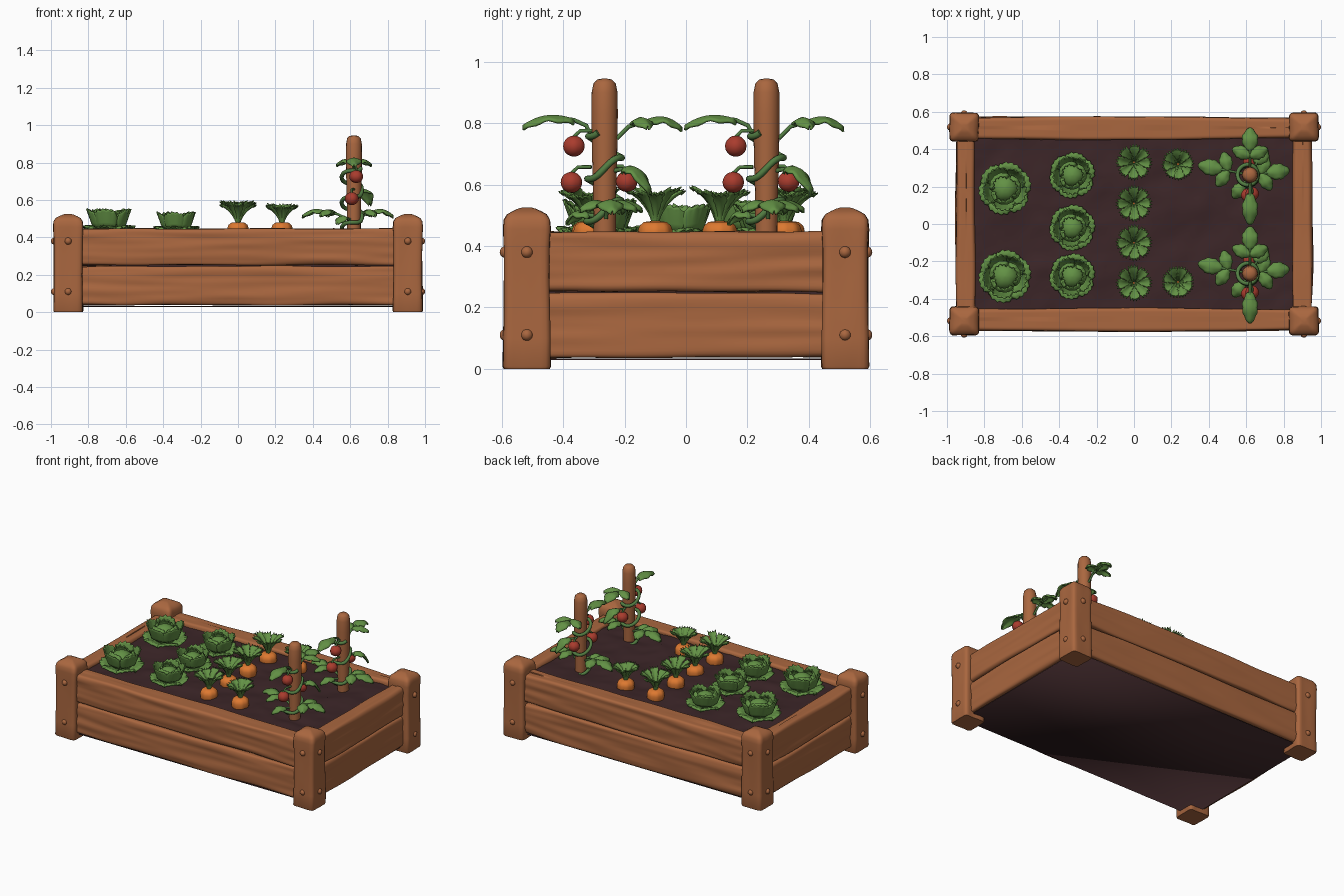
import bpy, bmesh, math, random
from mathutils import Vector, noise

if "Cube" in bpy.data.objects:
    bpy.data.objects.remove(bpy.data.objects["Cube"])

random.seed(4)
TAU = 2 * math.pi


def material(name, rgb):
    m = bpy.data.materials.new(name)
    m.diffuse_color = (*rgb, 1)
    m.use_nodes = True
    m.node_tree.nodes["Principled BSDF"].inputs["Base Color"].default_value = m.diffuse_color
    return m


WOOD = material("warm wood", (0.40, 0.135, 0.050))
SOIL = material("dark soil", (0.045, 0.019, 0.021))
GREEN = material("leaf green", (0.125, 0.285, 0.060))
VINE = material("vine green", (0.085, 0.205, 0.055))
ORANGE = material("carrot orange", (0.72, 0.19, 0.030))
RED = material("tomato red", (0.40, 0.045, 0.027))


def surf(bm, f, nu, nv, wrap=False, caps=False):
    """Grid of points f(u, v); wrap closes v, caps fill both u ends."""
    cols = nv if wrap else nv + 1
    g = [[bm.verts.new(f(i / nu, j / nv)) for j in range(cols)] for i in range(nu + 1)]
    for i in range(nu):
        for j in range(nv):
            k = (j + 1) % cols
            bm.faces.new((g[i][j], g[i][k], g[i + 1][k], g[i + 1][j]))
    if caps:
        bm.faces.new(g[0])
        bm.faces.new(g[-1])


def finish(name, bm, mat, thick=0, angle=50):
    bmesh.ops.recalc_face_normals(bm, faces=bm.faces)
    me = bpy.data.meshes.new(name)
    bm.to_mesh(me)
    bm.free()
    me.materials.append(mat)
    me.shade_smooth()
    me.set_sharp_from_angle(angle=math.radians(angle))
    ob = bpy.data.objects.new(name, me)
    bpy.context.collection.objects.link(ob)
    if thick:
        s = ob.modifiers.new("thickness", "SOLIDIFY")
        s.thickness = thick
        s.offset = 0
    return ob


def rounded_rect(v, hx, hy, r):
    """Point at fraction v around a rounded rectangle."""
    s, t = divmod(v * 4, 1)
    a, b = [(-1 + 2 * t, -1), (1, -1 + 2 * t), (1 - 2 * t, 1), (-1, 1 - 2 * t)][int(s) % 4]
    p = Vector((a * hx, b * hy))
    q = Vector((max(-hx + r, min(hx - r, p.x)), max(-hy + r, min(hy - r, p.y))))
    return q + (p - q).normalized() * r if (p - q).length > 1e-6 else p


def lathe(bm, profile, c, n=16, ridge=0, lobes=8):
    def f(u, v):
        r, z = profile[round(u * (len(profile) - 1))]
        r *= 1 + ridge * math.cos(lobes * TAU * v)
        return c + Vector((r * math.cos(TAU * v), r * math.sin(TAU * v), z))
    surf(bm, f, len(profile) - 1, n, True, True)


def ball(bm, c, r, n=16, squash=1):
    lathe(bm, [(r * math.sin(a) + 1e-4, -r * squash * math.cos(a))
               for a in [math.pi * i / 10 for i in range(11)]], c, n, 0.03, 6)


def tube(bm, pts, r):
    pts = [Vector(p) for p in pts]
    n = len(pts) - 1

    def f(u, v):
        i = round(u * n)
        d = (pts[min(i + 1, n)] - pts[max(i - 1, 0)]).normalized()
        a = d.cross(Vector((0.13, 0.2, 1))).normalized()
        return pts[i] + r * (a * math.cos(TAU * v) + d.cross(a) * math.sin(TAU * v))
    surf(bm, f, n, 8, True, True)


# Planks: rounded boards with wavy grain, two high on each side
def plank(name, half, c, zc, hz, thick, along_x):
    bm = bmesh.new()
    seed = random.uniform(0, 50)

    def f(u, v):
        l = (u * 2 - 1) * half
        p = rounded_rect(v, thick, hz, 0.018)
        grain = 0.008 * noise.noise((l * 2.2, p.y * 26, seed)) + 0.006 * noise.noise((l * 1.5, p.y * 7, seed + 9))
        sgn = 1 if p.x > 0 else -1
        p.x += sgn * (grain + 0.006 * (1 - (l / half) ** 2))
        p.y += 0.007 * noise.noise((l * 3, 5 * sgn, seed + 20)) * (p.y / hz)
        return Vector((l, c + p.x, zc + p.y)) if along_x else Vector((c + p.x, l, zc + p.y))
    surf(bm, f, 50, 72, True, True)
    finish(name, bm, WOOD)


for z, hz, lvl in ((0.142, 0.104, "lower"), (0.349, 0.097, "upper")):
    for s, side in ((-1, "front"), (1, "back")):
        plank(f"{lvl}_{side}_plank", 0.85, s * 0.512, z, hz, 0.054, True)
    for s, side in ((-1, "left"), (1, "right")):
        plank(f"{lvl}_{side}_plank", 0.47, s * 0.900, z, hz, 0.046, False)

# Corner posts with blunt pyramid tops, and bolts on the outer faces
PROFILE = [(0, .95), (.008, 1), (.1, .99), (.2, .97), (.3, .96), (.4, .97), (.455, 1),
           (.485, .97), (.503, .83), (.513, .6), (.521, .38), (.525, .2)]
for sx in (-1, 1):
    for sy in (-1, 1):
        bm = bmesh.new()
        c = Vector((sx * 0.908, sy * 0.518, 0))

        def post(u, v):
            z, s = PROFILE[round(u * 11)]
            p = rounded_rect(v, 0.079 * s, 0.077 * s, 0.02 * s)
            k = 1 + 0.05 * noise.noise((p.x * 15 + sx, p.y * 15 + sy, z * 4))
            return c + Vector((p.x * k, p.y * k, z))
        surf(bm, post, 11, 40, True, True)
        for z in (0.11, 0.38):
            ball(bm, Vector((sx * 0.981, c.y, z)), 0.019)
            ball(bm, Vector((c.x, sy * 0.588, z)), 0.019)
        finish("corner_post", bm, WOOD)

# Soil: lumpy top, with a floor that reaches under the planks
bm = bmesh.new()


def soil(u, v):
    x, y = (u * 2 - 1) * 0.87, (v * 2 - 1) * 0.475
    return Vector((x, y, 0.423 + 0.014 * noise.noise((x * 6, y * 6, 2)) + 0.007 * noise.noise((x * 15, y * 15, 7))))


surf(bm, soil, 56, 34)
rim = [e for e in bm.edges if e.is_boundary]
ext = bmesh.ops.extrude_edge_only(bm, edges=rim)["geom"]
for v in [g for g in ext if isinstance(g, bmesh.types.BMVert)]:
    v.co.z = 0.05
bmesh.ops.holes_fill(bm, edges=[e for e in bm.edges if e.is_boundary], sides=0)
finish("soil_bed", bm, SOIL)
bm = bmesh.new()
surf(bm, lambda u, v: Vector(((u * 2 - 1) * 0.925, (v * 2 - 1) * 0.545, 0.031)), 1, 1)
finish("bed_floor", bm, SOIL, 0.006)


# Lettuces: splayed outer leaves, upright cupped leaves and a round heart
def lettuce(x, y, s):
    bm = bmesh.new()
    c = Vector((x, y, 0.425))

    def ring(count, start, width, path):
        for k in range(count):
            a0 = start + k * TAU / count + random.uniform(-.1, .1)

            def f(u, v):
                i = min(int(u * 3), 2)
                t = u * 3 - i
                r, z = [path[i][d] * (1 - t) + path[i + 1][d] * t for d in (0, 1)]
                w = v * 2 - 1
                r -= 0.016 * abs(w) ** 3 * u
                z -= 0.022 * abs(w) ** 3 * u
                frill = 0.005 * u ** 3 * math.sin(w * 15 + k)
                r += frill
                z += frill + 0.004 * math.exp(-(w * 5) ** 2) * u
                a = a0 + w * width * (0.6 + 0.4 * math.sin(u * 2.4))
                return c + s * Vector((r * math.cos(a), r * math.sin(a), z))
            surf(bm, f, 9, 14)
    ring(6, 0.3, 0.62, [(.03, .005), (.085, .020), (.120, .035), (.140, .030)])
    ring(5, 0.8, 0.72, [(.03, .005), (.088, .040), (.104, .085), (.116, .122)])
    ring(3, 0.2, 1.0, [(.055, .01), (.083, .05), (.084, .092), (.068, .116)])
    finish("lettuce_leaves", bm, GREEN, 0.006, 70)
    bm = bmesh.new()
    ball(bm, c + Vector((0, 0, 0.052 * s)), 0.072 * s, 18, 0.9)
    finish("lettuce_heart", bm, GREEN)


for x, y, s in ((-.69, .19, 1), (-.69, -.28, 1), (-.33, .26, .87), (-.33, -.02, .87), (-.33, -.28, .87)):
    lettuce(x, y, s)


# Carrots: ridged root tops with flaring jagged fronds
def carrot(x, y, s):
    c = Vector((x, y, 0))
    bm = bmesh.new()
    lathe(bm, [(.035, .36), (.050, .40), (.054, .43), (.055, .45), (.050, .466), (.036, .478), (.012, .481)],
          c, 32, 0.025, 8)
    finish("carrot_root", bm, ORANGE)
    bm = bmesh.new()
    start = random.uniform(0, 1)
    for k in range(8):
        a = start + k * TAU / 8
        out, side = Vector((math.cos(a), math.sin(a), 0)), Vector((-math.sin(a), math.cos(a), 0))
        top = random.uniform(0.12, 0.145)

        def f(u, v):
            w = v * 2 - 1
            n = round(u * 10)
            width = 0.007 + 0.027 * u ** 1.3 * (0.72 if n % 2 else 1.0)
            z = 0.472 + top * s * (u - 0.18 * u ** 4)
            r = 0.010 + 0.090 * s * u ** 1.6
            if n == 10:  # jagged tip
                width *= 0.75
                z -= 0.012 * (round(v * 6) % 2)
                r -= 0.016 * (round(v * 6) % 2)
            return c + out * (r - 0.008 * w * w) + side * (w * width) + Vector((0, 0, z + 0.006 * w * w))
        surf(bm, f, 10, 6)
    finish("carrot_greens", bm, GREEN, 0.005)


for x, y, s in ((0, .33, 1), (0, .11, 1), (0, -.10, 1), (0, -.315, 1), (.235, .32, .88), (.235, -.31, .88)):
    carrot(x, y, s)


# Tomato plants: stake, coiled vine, drooping leaflets and fruit
def leaflet(bm, base, angle, length, width, rise=0.02, droop=0.05):
    out, side = Vector((math.cos(angle), math.sin(angle), 0)), Vector((-math.sin(angle), math.cos(angle), 0))

    def f(u, v):
        w = v * 2 - 1
        half = width * (math.sin(math.pi * min(1, u * .93 + .05)) ** .75) * (1 + 0.08 * math.sin(u * 22))
        z = rise * math.sin(u * 2.2) - droop * u * u - 0.016 * abs(w) ** 1.4 + 0.004 * math.sin(u * 15) * abs(w)
        return base + out * (length * u) + side * (half * w) + Vector((0, 0, z))
    surf(bm, f, 12, 6)


def tomato_plant(x, y):
    c = Vector((x, y, 0))
    bm = bmesh.new()
    lathe(bm, [(.036, .38), (.037, .55), (.041, .70), (.043, .83), (.042, .90), (.036, .93), (.024, .942), (.006, .945)], c)
    finish("tomato_stake", bm, WOOD)

    vine, leaves, fruit = bmesh.new(), bmesh.new(), bmesh.new()
    pts = []
    for i in range(81):
        t = i / 80
        a = 2.0 + t * TAU * 2.6
        r = 0.054 + 0.012 * math.sin(t * 17)
        pts.append(c + Vector((r * math.cos(a), r * math.sin(a), 0.42 + 0.36 * t + 0.012 * math.sin(a * 2))))
    tube(vine, pts, 0.011)
    # angle, stem start height, stem end height, stem length, leaflet length, width, side leaflets
    for ang, z0, z1, reach, ln, wd, sides in (
            (2.95, .50, .535, .15, .13, .042, True), (0.12, .49, .535, .09, .12, .042, True),
            (1.57, .75, .805, .13, .12, .042, True), (-1.57, .75, .810, .10, .165, .040, False),
            (1.05, .64, .650, .07, .10, .042, False), (-2.2, .49, .500, .06, .09, .035, False)):
        d = Vector((math.cos(ang), math.sin(ang), 0))
        end = c + d * reach + Vector((0, 0, z1))
        mid = c + d * (reach * .6) + Vector((0, 0, z0 * .3 + z1 * .7))
        tube(vine, [c + d * .04 + Vector((0, 0, z0)), mid, end, end + d * ln * .3 + Vector((0, 0, .006))], 0.007)
        leaflet(leaves, end, ang, ln, wd, 0.025, 0.04 if z0 != .64 else .09)
        if sides:
            for s in (-1, 1):
                leaflet(leaves, end - d * 0.03, ang + s * 1.15, 0.10, 0.034, 0.02, 0.03)
    for dx, dy, z in ((.012, -.100, .725), (-.012, -.108, .607), (.0, .072, .610)):
        p = c + Vector((dx, dy, z))
        ball(fruit, p, 0.036, 18, 0.95)
        tube(vine, [c + Vector((0, dy * .4, z + .05)), p + Vector((0, -dy * .2, .05)), p + Vector((0, 0, .03))], 0.006)
    finish("tomato_vine", vine, VINE)
    finish("tomato_leaves", leaves, GREEN, 0.008)
    finish("tomato_fruit", fruit, RED)


for y in (-.265, .262):
    tomato_plant(.62, y)
